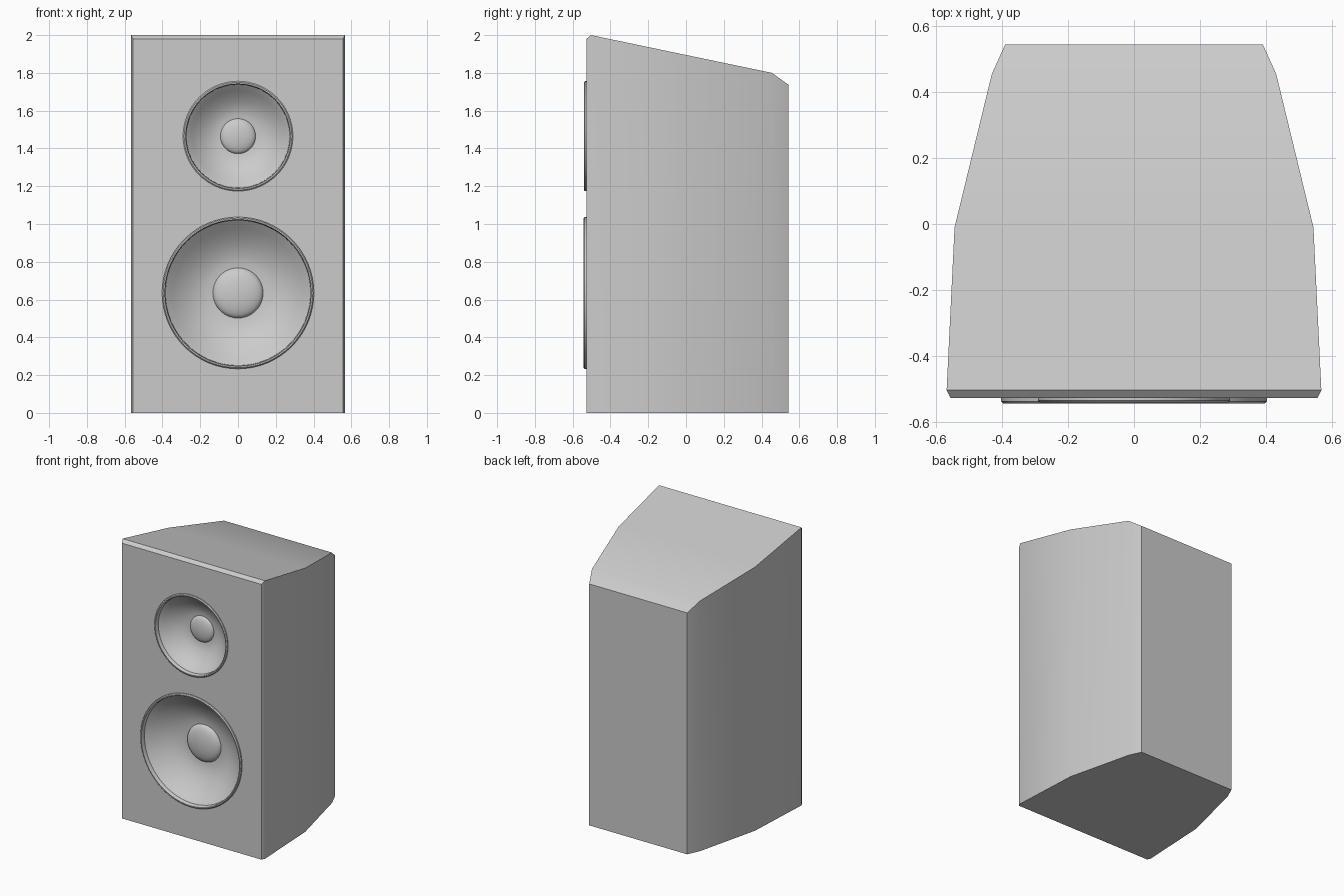
import bpy, bmesh, math
from mathutils import Vector

if "Cube" in bpy.data.objects:
    bpy.data.objects.remove(bpy.data.objects["Cube"])

FRONT = -0.527
SEG = 64


def finish(name, bm, angle):
    mesh = bpy.data.meshes.new(name)
    bm.to_mesh(mesh)
    bm.free()
    obj = bpy.data.objects.new(name, mesh)
    bpy.context.collection.objects.link(obj)
    bpy.ops.object.select_all(action='DESELECT')
    obj.select_set(True)
    bpy.context.view_layer.objects.active = obj
    bpy.ops.object.shade_smooth_by_angle(angle=math.radians(angle))
    return obj


def circle(bm, radius, y, z):
    return [bm.verts.new((radius * math.cos(2 * math.pi * i / SEG), y,
                          z + radius * math.sin(2 * math.pi * i / SEG)))
            for i in range(SEG)]


def edge_loop(bm, verts):
    edges = []
    for a, b in zip(verts, verts[1:] + verts[:1]):
        edges.append(bm.edges.get((a, b)) or bm.edges.new((a, b)))
    return edges


def cabinet(holes):
    # cross-sections from front to back: y, half width, top height
    stations = [(FRONT, 0.555, 1.98), (-0.503, 0.567, 2.0), (-0.01, 0.543, 1.897),
                (0.455, 0.43, 1.80), (0.543, 0.39, 1.737)]
    bm = bmesh.new()
    rings = [[bm.verts.new(p) for p in ((-w, y, 0), (w, y, 0), (w, y, h), (-w, y, h))]
             for y, w, h in stations]
    for a, b in zip(rings, rings[1:]):
        for i in range(4):
            j = (i + 1) % 4
            bm.faces.new((a[i], b[i], b[j], a[j]))
    bm.faces.new(rings[-1])
    # front baffle with the driver openings
    edges = edge_loop(bm, rings[0])
    for radius, z in holes:
        edges += edge_loop(bm, circle(bm, radius, FRONT, z))
    bmesh.ops.triangle_fill(bm, edges=edges, use_beauty=True, normal=Vector((0, -1, 0)))
    bmesh.ops.recalc_face_normals(bm, faces=bm.faces)
    finish("cabinet", bm, 30)


def driver(name, radius, cap, z, lip, depth):
    # lathed profile: rim, cone, dust cap (radius, distance behind the baffle)
    bottom = radius - 0.028
    profile = [(radius, 0), (radius, 0.6 * -lip), (radius - 0.006, -lip),
               (radius - 0.013, -lip), (radius - 0.017, -0.6 * lip), (radius - 0.018, 0.012)]
    for i in range(9):
        t = i / 8
        profile.append((bottom + (cap - bottom) * t,
                        0.02 + (depth - 0.02) * (1 - (1 - t) ** 1.8)))
    for i in range(1, 6):
        t = math.pi / 2 * i / 6
        profile.append((cap * math.cos(t), depth - 0.3 * cap * math.sin(t)))
    bm = bmesh.new()
    rings = [circle(bm, r, FRONT + d, z) for r, d in profile]
    for a, b in zip(rings, rings[1:]):
        for i in range(SEG):
            j = (i + 1) % SEG
            bm.faces.new((a[i], a[j], b[j], b[i]))
    tip = bm.verts.new((0, FRONT + depth - 0.3 * cap, z))
    for i in range(SEG):
        bm.faces.new((rings[-1][i], rings[-1][(i + 1) % SEG], tip))
    finish(name, bm, 40)


cabinet([(0.395, 0.635), (0.285, 1.465)])
driver("woofer", 0.402, 0.133, 0.635, 0.016, 0.145)
driver("tweeter", 0.291, 0.093, 1.465, 0.013, 0.12)
